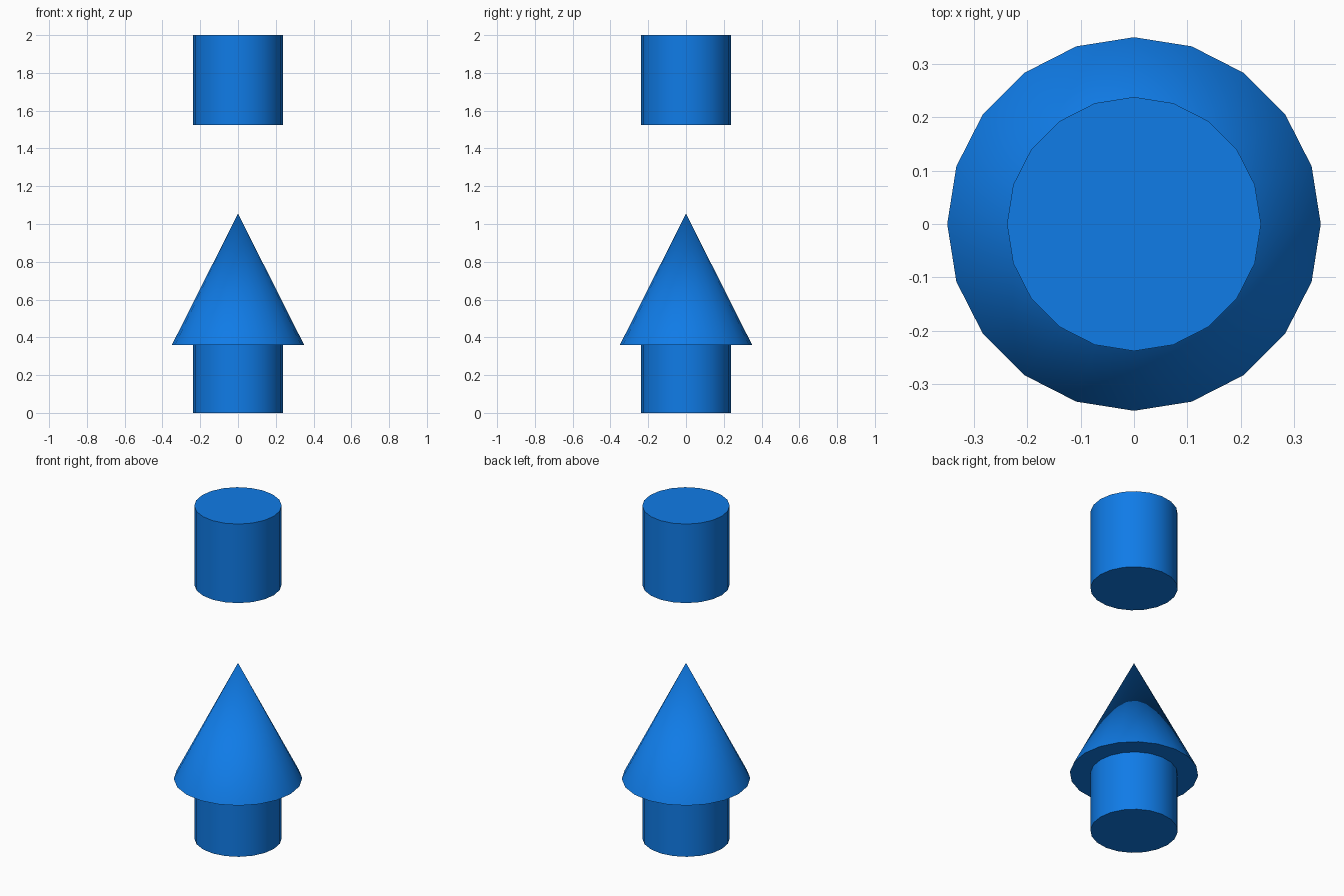
import bpy
import math

if "Cube" in bpy.data.objects:
    bpy.data.objects.remove(bpy.data.objects["Cube"])

SIDES = 20

blue = bpy.data.materials.new("blue")
blue.diffuse_color = (0.005, 0.2, 0.8, 1.0)
blue.use_nodes = True
blue.node_tree.nodes["Principled BSDF"].inputs["Base Color"].default_value = blue.diffuse_color


def round_part(name, bottom_radius, top_radius, z_low, z_high):
    bpy.ops.mesh.primitive_cone_add(
        vertices=SIDES, radius1=bottom_radius, radius2=top_radius,
        depth=z_high - z_low, location=(0, 0, (z_low + z_high) / 2))
    obj = bpy.context.object
    obj.name = name
    obj.data.materials.append(blue)
    bpy.ops.object.shade_smooth_by_angle(angle=math.radians(30))
    return obj


# Lower post, running a little way up inside the cone
round_part("lower_cylinder", 0.238, 0.238, 0.0, 0.475)
# Pointed middle
round_part("cone", 0.35, 0.0, 0.36, 1.055)
# Floating upper post
round_part("upper_cylinder", 0.238, 0.238, 1.525, 2.0)
